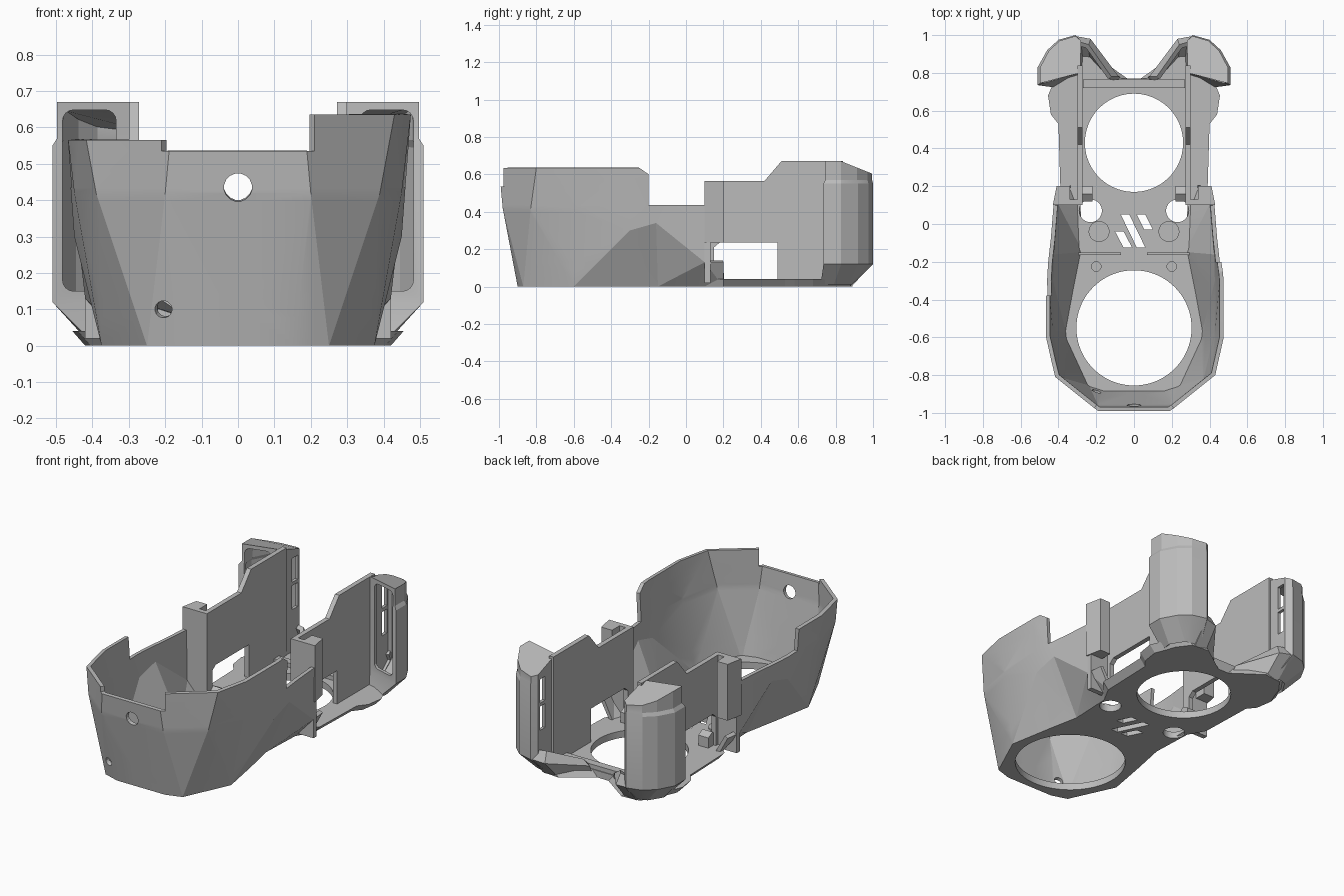
import bpy, bmesh, math

if "Cube" in bpy.data.objects:
    bpy.data.objects.remove(bpy.data.objects["Cube"], do_unlink=True)

SHADE = (0.5, 0.5, 0.5, 1)
grey = bpy.data.materials.new("plain grey")
grey.use_nodes = True
grey.diffuse_color = SHADE
grey.node_tree.nodes["Principled BSDF"].inputs["Base Color"].default_value = SHADE


def loft(name, rings, closed=True, caps=(True, True), carve=None):
    """Skin rings of points; optional caps on the first and last ring."""
    bm = bmesh.new()
    rows = [[bm.verts.new(p) for p in ring] for ring in rings]
    n = len(rows[0])
    for a, b in zip(rows, rows[1:]):
        for i in range(n if closed else n - 1):
            j = (i + 1) % n
            bm.faces.new((a[i], a[j], b[j], b[i]))
    if closed and caps[0]:
        bm.faces.new(rows[0][::-1])
    if closed and caps[1]:
        bm.faces.new(rows[-1])
    if closed and all(caps):
        bmesh.ops.recalc_face_normals(bm, faces=bm.faces)
    if carve:
        bmesh.ops.triangulate(bm, faces=bm.faces)
        carve(bm)
    mesh = bpy.data.meshes.new(name)
    bm.to_mesh(mesh)
    bm.free()
    mesh.materials.append(grey)
    obj = bpy.data.objects.new(name, mesh)
    bpy.context.collection.objects.link(obj)
    return obj


def prism(name, pts, lo, hi, axis="z"):
    place = {"z": lambda a, b, t: (a, b, t), "x": lambda a, b, t: (t, a, b)}[axis]
    return loft(name, [[place(a, b, t) for a, b in pts] for t in (lo, hi)])


def box(name, x, y, z):
    return prism(name, [(x[0], y[0]), (x[1], y[0]), (x[1], y[1]), (x[0], y[1])], *z)


def disc(name, u, v, r, lo, hi, n=48):
    ring = [(u + r * math.cos(math.tau * i / n), v + r * math.sin(math.tau * i / n)) for i in range(n)]
    return prism(name, ring, lo, hi)


def modify(obj, kind, **settings):
    mod = obj.modifiers.new(kind.lower(), kind)
    for key, value in settings.items():
        setattr(mod, key, value)
    bpy.context.view_layer.objects.active = obj
    bpy.ops.object.modifier_apply(modifier=mod.name)


def cut(obj, *cutters):
    for c in cutters:
        c.hide_render = True
        modify(obj, "BOOLEAN", operation="DIFFERENCE", solver="EXACT", object=c)
        bpy.data.objects.remove(c, do_unlink=True)


def shell(obj, thickness):
    modify(obj, "SOLIDIFY", thickness=thickness, offset=-1, use_even_offset=True)


def mirror(obj):
    modify(obj, "MIRROR", use_axis=(True, False, False), use_mirror_merge=False)


def both_sides(half):
    """Half outline from front to back, continued onto the other side."""
    return [(-p[0], *p[1:]) for p in half[::-1]] + half


def slice_faces(bm, co, no, where=lambda c: True):
    faces = [f for f in bm.faces if where(f.calc_center_median())]
    geom = {g for f in faces for g in (f, *f.edges, *f.verts)}
    bmesh.ops.bisect_plane(bm, geom=list(geom), dist=1e-5, plane_co=co, plane_no=no)


def drop_faces(bm, where):
    gone = [f for f in bm.faces if where(f.calc_center_median())]
    bmesh.ops.delete(bm, geom=gone, context="FACES")


def punch(bm, x, z, r, n=16):
    """Round hole through the front of the wall."""
    for dx, dz in ((1, 0), (-1, 0), (0, 1), (0, -1)):
        slice_faces(bm, (x + dx * r, 0, z + dz * r), (dx, 0, dz), lambda c: c.y < -0.6)
    near = lambda c: c.y < -0.6 and abs(c.x - x) < r and abs(c.z - z) < r
    for i in range(n):
        dx, dz = math.cos(math.tau * i / n), math.sin(math.tau * i / n)
        slice_faces(bm, (x + dx * r, 0, z + dz * r), (dx, 0, dz), near)
    drop_faces(bm, lambda c: c.y < -0.6 and math.hypot(c.x - x, c.z - z) < r)


def carve_cowl(bm):
    """Rim steps, side notches, rear edge and front holes."""
    for z in (0.13, 0.435, 0.535, 0.565):
        slice_faces(bm, (0, 0, z), (0, 0, 1))
    for x in (-0.21, 0.21):
        slice_faces(bm, (x, 0, 0), (1, 0, 0), lambda c: c.y < -0.6)
    for y, side in ((-0.38, -1), (-0.2, 1)):
        slice_faces(bm, (0, y, 0), (0, 1, 0), lambda c: c.x * side > 0)
    slice_faces(bm, (0, -0.25, 0.635), (0, 0.57, 0.82), lambda c: c.x > 0 and -0.35 < c.y < 0 and c.z > 0.5)
    drop_faces(bm, lambda c: (
        (c.z > 0.535 and abs(c.x) < 0.21)
        or (c.z > 0.565 and c.x < 0)
        or (c.z > 0.435 and c.y > (-0.2 if c.x > 0 else -0.38))
        or (c.z > 0.13 and c.y > 0.1)
        or (c.x > 0 and c.y > -0.25 and 0.57 * (c.y + 0.25) + 0.82 * (c.z - 0.635) > 0)))
    punch(bm, 0, 0.435, 0.038)
    punch(bm, -0.205, 0.1, 0.023)


# Front cowl: faceted thin wall
low = [(0.155, -0.9, 0), (0.25, -0.87, 0), (0.375, -0.6, 0), (0.33, -0.35, 0),
       (0.29, -0.15, 0), (0.30, 0.1, 0), (0.34, 0.2, 0)]
mid = [(0.2, -0.98, 0.42), (0.39, -0.83, 0.42), (0.45, -0.58, 0.42), (0.45, -0.3, 0.3),
       (0.445, -0.16, 0.34), (0.42, 0.1, 0.13), (0.41, 0.2, 0.13)]
rim = [(0.18, -1.0), (0.43, -0.8), (0.475, -0.6), (0.475, -0.3), (0.46, -0.16), (0.43, 0.1), (0.41, 0.2)]
rim = [(x, y, 0.635) for x, y in rim]
cowl = loft("front_cowl", [both_sides(r) for r in (low, mid, rim)], closed=False, carve=carve_cowl)
shell(cowl, 0.022)

# Base plate with a bevelled underside edge
half = [(x, y) for x, y, z in low[:-1]]
back = [(0.39, 0.2), (0.40, 0.53), (0.44, 0.58), (0.455, 0.68), (0.43, 0.74),
        (0.41, 0.8), (0.35, 0.88), (0.24, 0.89), (0.07, 0.77)]
under = [(x, y, 0) for x, y in half] + [(x - 0.035, y, 0) for x, y in back]
upper = [(x, y, 0.04) for x, y in half + back]
base = loft("base_plate", [both_sides(under), both_sides(upper)])
slots = [[(-0.10, -0.04), (-0.055, -0.04), (-0.01, -0.125), (-0.055, -0.125)],
         [(-0.07, 0.05), (-0.025, 0.05), (0.06, -0.125), (0.015, -0.125)],
         [(0.015, 0.05), (0.06, 0.05), (0.10, -0.03), (0.055, -0.03)]]
cut(base,
    disc("cut_front_ring", 0, -0.55, 0.305, -1, 1, n=80),
    disc("cut_rear_ring", 0, 0.43, 0.26, -1, 1, n=80),
    *[disc("cut_port", s * 0.23, 0.07, 0.06, -1, 1) for s in (-1, 1)],
    *[disc("cut_screw", s * 0.2, -0.225, 0.025, 0.02, 1) for s in (-1, 1)],
    *[prism("cut_slot", s, -1, 1) for s in slots])

# Floor fittings
box("rear_crossbar", (-0.27, 0.27), (0.72, 0.765), (0.035, 0.065))
pad = disc("mounting_pad", 0.185, -0.04, 0.055, 0.03, 0.05)
mirror(pad)
lip = box("floor_lip", (0.07, 0.30), (-0.165, -0.15), (0.03, 0.06))
mirror(lip)
clip = prism("wall_clip", [(0.12, 0.03), (0.20, 0.03), (0.20, 0.10), (0.16, 0.12), (0.12, 0.09)], 0.22, 0.285, "x")
mirror(clip)

# Rear side walls with a window
profile = [(0.1, 0.02), (0.84, 0.02), (0.84, 0.67), (0.51, 0.67), (0.42, 0.565), (0.1, 0.565)]
wall = prism("side_wall", profile, 0.272, 0.3, "x")
cut(wall, prism("cut_window", [(0.15, 0.04), (0.49, 0.04), (0.49, 0.235), (0.18, 0.235), (0.15, 0.21)],
                0.1, 0.5, "x"))
mirror(wall)

# Wings joining the cowl to the side walls
wing = prism("wing_panel", [(0.275, 0.10), (0.43, 0.10), (0.41, 0.2), (0.34, 0.2), (0.34, 0.13), (0.275, 0.13)],
             0.235, 0.565)
mirror(wing)
wing_foot = box("wing_foot", (0.275, 0.42), (0.10, 0.13), (0.02, 0.24))
mirror(wing_foot)

# Rear corner pods: hollow, capped, open to the front
foot = [(0.40, 0.72), (0.41, 0.79), (0.36, 0.87), (0.31, 0.885), (0.27, 0.89), (0.27, 0.87), (0.285, 0.79)]
body = [(0.51, 0.735), (0.51, 0.83), (0.46, 0.92), (0.40, 0.975), (0.31, 1.0), (0.28, 0.97), (0.285, 0.80)]
top = [(0.497, 0.745), (0.497, 0.83), (0.452, 0.915), (0.395, 0.97), (0.31, 0.995), (0.28, 0.97), (0.285, 0.80)]
pod = loft("rear_pod", [
    [(x, y, 0.01) for x, y in foot],
    [(x, y, 0.12) for x, y in body],
    [(x, y, 0.55) for x, y in body],
    [(x, y, 0.57) for x, y in top],
    [(x, y, 0.67 - 0.4 * max(0, y - 0.83)) for x, y in top]], caps=(False, True))
shell(pod, 0.018)
opening = box("cut_opening", (0.335, 0.482), (0.68, 0.84), (0.15, 0.648))
modify(opening, "BEVEL", width=0.03, segments=4)
cut(pod, opening,
    *[box("cut_vent", (0.2, 0.32), (0.905, 0.955), z) for z in ((0.28, 0.42), (0.44, 0.58))])
mirror(pod)

# Slanted rear feet reaching inward from the pods
rear_foot = loft("rear_foot", [
    [(0.30, 0.885, 0), (0.22, 0.88, 0), (0.06, 0.77, 0)],
    [(0.31, 0.995, 0.12), (0.23, 0.98, 0.11), (0.08, 0.78, 0.06)],
    [(0.31, 0.97, 0.17), (0.24, 0.95, 0.17), (0.12, 0.78, 0.09)]], closed=False)
shell(rear_foot, 0.025)
mirror(rear_foot)

# Soft shading across shallow facets, crisp edges elsewhere
for obj in bpy.context.scene.objects:
    if obj.type == "MESH":
        bpy.ops.object.select_all(action="DESELECT")
        obj.select_set(True)
        bpy.context.view_layer.objects.active = obj
        bpy.ops.object.shade_smooth_by_angle(angle=math.radians(18))
